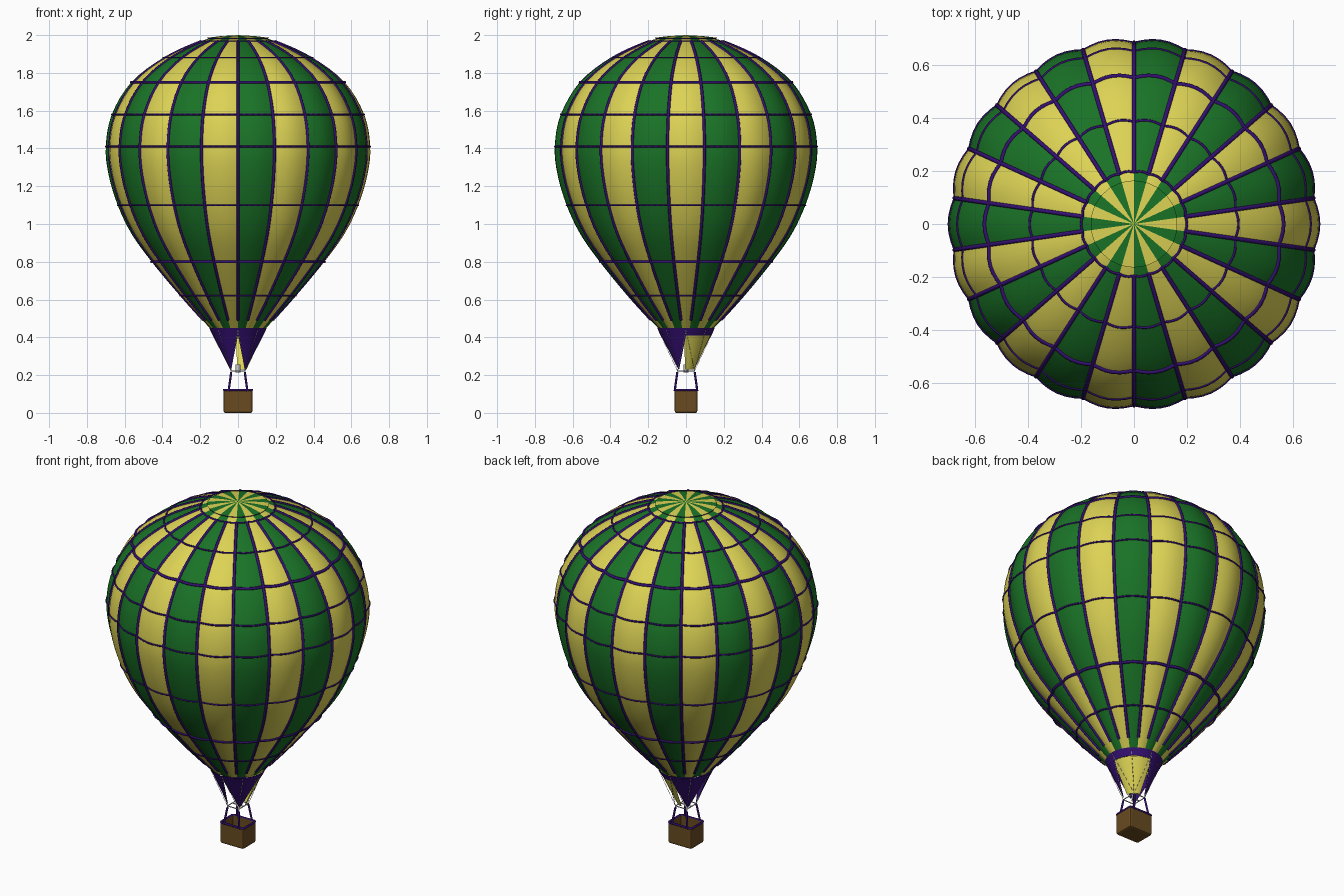
import bpy, bmesh
from math import sin, cos, pi, radians
from mathutils import Vector

if "Cube" in bpy.data.objects:
    bpy.data.objects.remove(bpy.data.objects["Cube"])

GORES = 22
STEPS = 6


def material(name, color):
    m = bpy.data.materials.new(name)
    m.diffuse_color = (*color, 1)
    m.use_nodes = True
    m.node_tree.nodes["Principled BSDF"].inputs["Base Color"].default_value = m.diffuse_color
    return m


GREEN = material("green_cloth", (0.01, 0.17, 0.02))
YELLOW = material("yellow_cloth", (0.72, 0.65, 0.09))
PURPLE = material("purple_tape", (0.035, 0.005, 0.17))
BROWN = material("wicker", (0.14, 0.07, 0.015))
GREY = material("metal", (0.6, 0.6, 0.6))


def make(name, verts, faces, mats, indices=None, smooth=True):
    me = bpy.data.meshes.new(name)
    me.from_pydata(verts, [], faces)
    for m in mats:
        me.materials.append(m)
    for i, p in enumerate(me.polygons):
        p.use_smooth = smooth
        if indices:
            p.material_index = indices[i]
    ob = bpy.data.objects.new(name, me)
    bpy.context.collection.objects.link(ob)
    return ob


def tubes(name, paths, depth, mat, cyclic=False, res=1):
    cu = bpy.data.curves.new(name, 'CURVE')
    cu.dimensions = '3D'
    cu.bevel_depth = depth
    cu.bevel_resolution = res
    cu.use_fill_caps = True
    for pts in paths:
        sp = cu.splines.new('POLY')
        sp.points.add(len(pts) - 1)
        for p, co in zip(sp.points, pts):
            p.co = (*co, 1)
        sp.use_cyclic_u = cyclic
    cu.materials.append(mat)
    ob = bpy.data.objects.new(name, cu)
    bpy.context.collection.objects.link(ob)
    return ob


def polar(r, a, z):
    # angle runs from the front (-y) towards the right (+x)
    return Vector((r * sin(a), -r * cos(a), z))


# Envelope profile (radius, height), smoothed
keys = [(.150, .45), (.307, .62), (.457, .80), (.565, .95), (.637, 1.10), (.685, 1.26),
        (.70, 1.41), (.668, 1.58), (.565, 1.75), (.395, 1.88), (.20, 1.967),
        (.10, 1.99), (.001, 1.998)]


def spline(pts, n):
    out = []
    P = [Vector(p) for p in pts]
    P = [2 * P[0] - P[1]] + P + [2 * P[-1] - P[-2]]
    for i in range(1, len(P) - 2):
        a, b, c, d = P[i - 1:i + 3]
        for k in range(n):
            t = k / n
            out.append(.5 * (2 * b + (c - a) * t + (2 * a - 5 * b + 4 * c - d) * t * t
                             + (3 * b - a - 3 * c + d) * t ** 3))
    return out + [P[-2]]


profile = spline(keys, 4)


def bulge(r, t):
    return r * (.978 + .022 * sin(pi * t))


# Envelope: alternating bulging gores
verts, faces, idx = [], [], []
for g in range(GORES):
    base = len(verts)
    for r, z in profile:
        for s in range(STEPS + 1):
            t = s / STEPS
            verts.append(polar(bulge(r, t), (g + t) * 2 * pi / GORES, z))
    w = STEPS + 1
    for j in range(len(profile) - 1):
        for s in range(STEPS):
            o = base + j * w + s
            faces.append((o, o + 1, o + w + 1, o + w))
            idx.append(g % 2)
make("envelope", verts, faces, [GREEN, YELLOW], idx)

# Vertical tapes in the seams
tubes("vertical_tapes", [[polar(r * .98, g * 2 * pi / GORES, z) for r, z in profile if r > .17]
                         for g in range(GORES)], .008, PURPLE)


# Horizontal tapes following the gores
def ring(r, z):
    return [polar(bulge(r, s / STEPS % 1), s / STEPS * 2 * pi / GORES, z)
            for s in range(GORES * STEPS)]


thin = [keys[i] for i in (1, 4, 6, 7, 9, 10)]
tubes("horizontal_tapes", [ring(r, z) for r, z in thin], .005, PURPLE, True)
tubes("wide_tapes", [ring(*keys[8]), ring(*keys[2])], .008, PURPLE, True)

# Crown flap: shallow disc lying on the top
verts, faces, idx = [], [], []
for g in range(GORES):
    b = len(verts)
    for r, z in ((.165, 1.986), (.09, 1.995), (.001, 2.0)):
        verts += [polar(r, (g + k) * 2 * pi / GORES, z) for k in (0, 1)]
    faces += [(b, b + 1, b + 3, b + 2), (b + 2, b + 3, b + 5, b + 4)]
    idx += [g % 2] * 2
make("crown_flap", verts, faces, [GREEN, YELLOW], idx)
tubes("crown_rim", [[polar(.16, k * 2 * pi / GORES, 1.983) for k in range(GORES)]],
      .003, PURPLE, True)


# Mouth band and skirt panels
def sheet(name, a0, a1, levels, mat, n=8):
    # levels: (left point, right point) functions of the fraction across
    v = [lv(a0 + (a1 - a0) * s / n) for lv in levels for s in range(n + 1)]
    f = [(j * (n + 1) + s + n + 1, j * (n + 1) + s + n + 2, j * (n + 1) + s + 1, j * (n + 1) + s)
         for j in range(len(levels) - 1) for s in range(n)]
    return make(name, v, f, [mat])


sheet("mouth_band", 0, 2 * pi, [lambda a: polar(.153, a, .45), lambda a: polar(.133, a, .41)],
      PURPLE, 44)
for name, mid in (("front_right", 45), ("front_left", -45), ("back_left", -135)):
    apex = polar(.053, radians(mid), .225)
    sheet("skirt_" + name, radians(mid - 45), radians(mid + 45),
          [lambda a: polar(.133, a, .41), lambda a, p=apex: p + (polar(.133, a, .41) - p) * .03],
          PURPLE)
sheet("skirt_back_right", radians(85), radians(185),
      [lambda a: polar(.131, a, .41), lambda a: polar(.045, a, .23)], YELLOW)

# Burner frame, burner and cables
corners = [(1, -1), (1, 1), (-1, 1), (-1, -1)]
tubes("burner_frame", [[(x * .037, y * .045, .222) for x, y in corners]], .003, GREY, True)
bpy.ops.mesh.primitive_cylinder_add(vertices=12, radius=.012, depth=.04, location=(0, 0, .235))
bpy.context.object.name = "burner"
bpy.context.object.data.materials.append(GREY)
tubes("burner_arms", [[(-.037, 0, .222), (.037, 0, .222)]], .003, GREY)
tubes("cables", [[(x * .037, y * .045, .222), polar(.148, k * pi / 8, .44)]
                 for x, y, ks in ((1, -1, (0, 2, 4)), (1, 1, (4, 6, 8)),
                                  (-1, 1, (8, 10, 12)), (-1, -1, (12, 14, 16)))
                 for k in ks], .001, GREY, res=0)

# Basket uprights
tubes("uprights", [[(x * .066, y * .054, .115), (x * .037, y * .045, .222)]
                   for x, y in corners] and
      [[(x * .05, y * .06, .115), (x * .036, y * .046, .215)] for x, y in corners],
      .006, PURPLE)

# Basket: open box with rounded edges
bm = bmesh.new()
bmesh.ops.create_cube(bm, size=1)
for v in bm.verts:
    v.co = (v.co.x * .152, v.co.y * .12, (v.co.z + .5) * .122)
bmesh.ops.delete(bm, geom=[f for f in bm.faces if f.normal.z > .5], context='FACES')
edges = [e for e in bm.edges if not e.is_boundary]
bmesh.ops.bevel(bm, geom=edges, offset=.01, segments=2, affect='EDGES', profile=.5)
me = bpy.data.meshes.new("basket")
bm.to_mesh(me)
bm.free()
me.materials.append(BROWN)
basket = bpy.data.objects.new("basket", me)
bpy.context.collection.objects.link(basket)
mod = basket.modifiers.new("walls", 'SOLIDIFY')
mod.thickness = .008
mod.offset = -1

# Padded rim
rim = []
for (x, y), start in zip(corners, (-90, 0, 90, 180)):
    for k in range(4):
        a = radians(start + k * 30)
        rim.append((x * .064 + .01 * cos(a), y * .048 + .01 * sin(a), .122))
tubes("basket_rim", [rim], .006, PURPLE, True)
